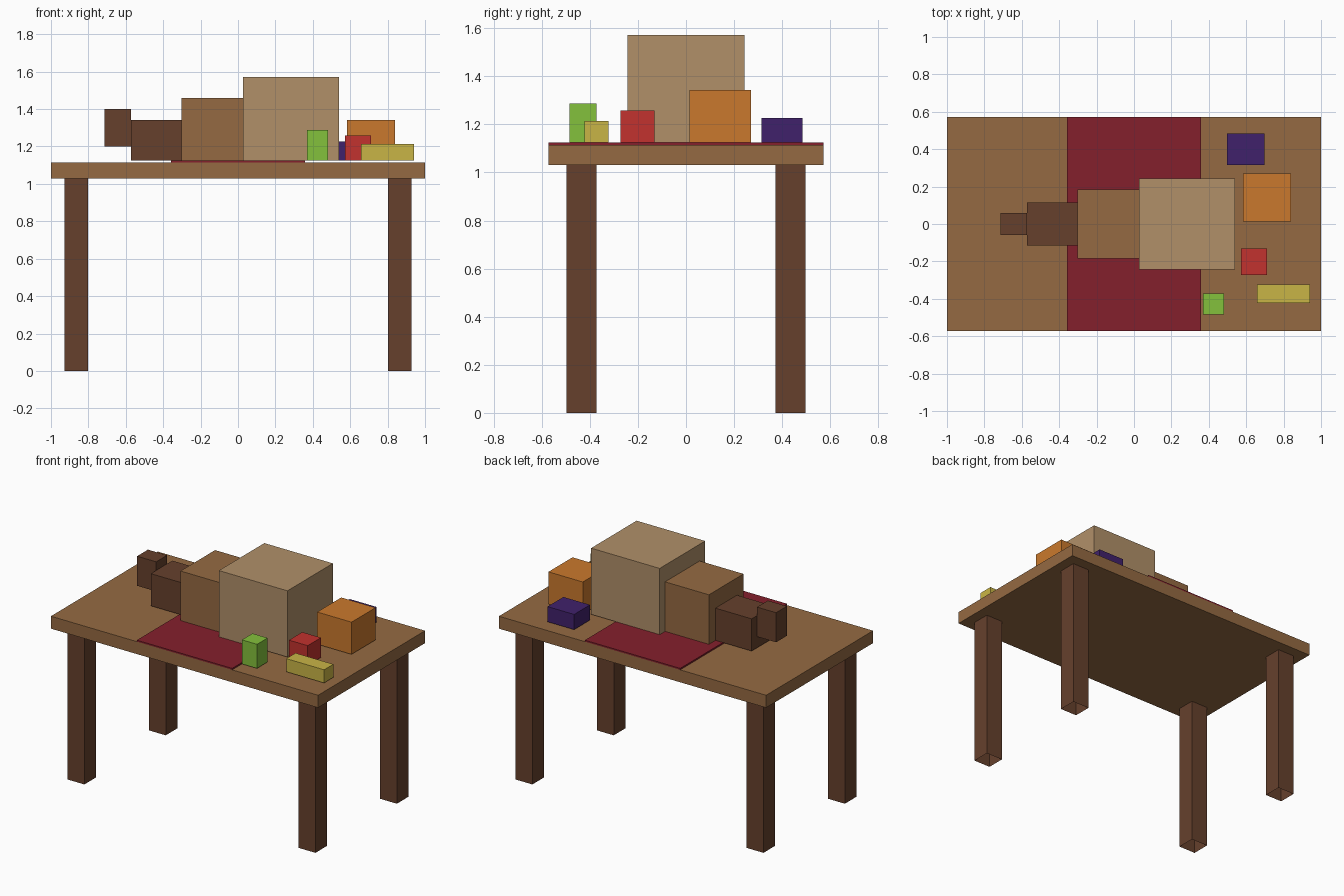
import bpy
import bmesh

if "Cube" in bpy.data.objects:
    bpy.data.objects.remove(bpy.data.objects["Cube"])


def lin(c):
    c /= 255
    return c / 12.92 if c <= 0.04045 else ((c + 0.055) / 1.055) ** 2.4


def material(name, r, g, b):
    m = bpy.data.materials.new(name)
    m.diffuse_color = (lin(r), lin(g), lin(b), 1)
    m.use_nodes = True
    m.node_tree.nodes["Principled BSDF"].inputs["Base Color"].default_value = m.diffuse_color
    return m


wood = material("wood", 149, 106, 66)
dark_wood = material("dark wood", 102, 64, 44)
tan = material("tan", 177, 144, 105)
crimson = material("crimson", 132, 32, 44)
green = material("green", 132, 193, 60)
red = material("red", 194, 50, 46)
yellow = material("yellow", 201, 181, 70)
orange = material("orange", 202, 121, 45)
purple = material("purple", 64, 33, 107)


def box(name, mat, x, y, z, open_ends=False):
    """Box spanning the (min, max) ranges; open_ends drops top and bottom."""
    bm = bmesh.new()
    bmesh.ops.create_cube(bm, size=1)
    if open_ends:
        ends = [f for f in bm.faces if abs(f.normal.z) > 0.5]
        bmesh.ops.delete(bm, geom=ends, context='FACES_ONLY')
    for v in bm.verts:
        v.co = [r[0] if c < 0 else r[1] for c, r in zip(v.co, (x, y, z))]
    mesh = bpy.data.meshes.new(name)
    bm.to_mesh(mesh)
    bm.free()
    mesh.materials.append(mat)
    ob = bpy.data.objects.new(name, mesh)
    bpy.context.collection.objects.link(ob)
    return ob


def sym(h):
    return (-h, h)


UNDER, TOP, REST = 1.03, 1.114, 1.124

# Table: top, runner cloth and four hollow legs
box("table_top", wood, sym(1.0), sym(0.572), (UNDER, TOP))
box("runner_cloth", crimson, sym(0.357), sym(0.572), (TOP, REST))
for sx, side in ((-1, "left"), (1, "right")):
    for sy, end in ((-1, "front"), (1, "back")):
        box(f"{end}_{side}_leg", dark_wood,
            sorted((sx * 0.802, sx * 0.928)),
            sorted((sy * 0.373, sy * 0.497)), (0, UNDER), open_ends=True)

# Row of blocks along the middle
box("large_block", tan, (0.027, 0.54), sym(0.243), (REST, 1.572))
box("medium_block", wood, (-0.301, 0.027), sym(0.185), (REST, 1.459))
box("small_block", dark_wood, (-0.572, -0.301), sym(0.115), (REST, 1.342))
box("end_block", dark_wood, (-0.715, -0.572), sym(0.058), (1.20, 1.40))

# Loose coloured blocks
box("green_block", green, (0.369, 0.482), (-0.485, -0.372), (REST, 1.287))
box("red_block", red, (0.572, 0.712), (-0.272, -0.13), (REST, 1.258))
box("yellow_block", yellow, (0.657, 0.94), (-0.422, -0.323), (REST, 1.213))
box("orange_block", orange, (0.583, 0.84), (0.014, 0.271), (REST, 1.342))
box("purple_block", purple, (0.498, 0.697), (0.315, 0.485), (REST, 1.227))
